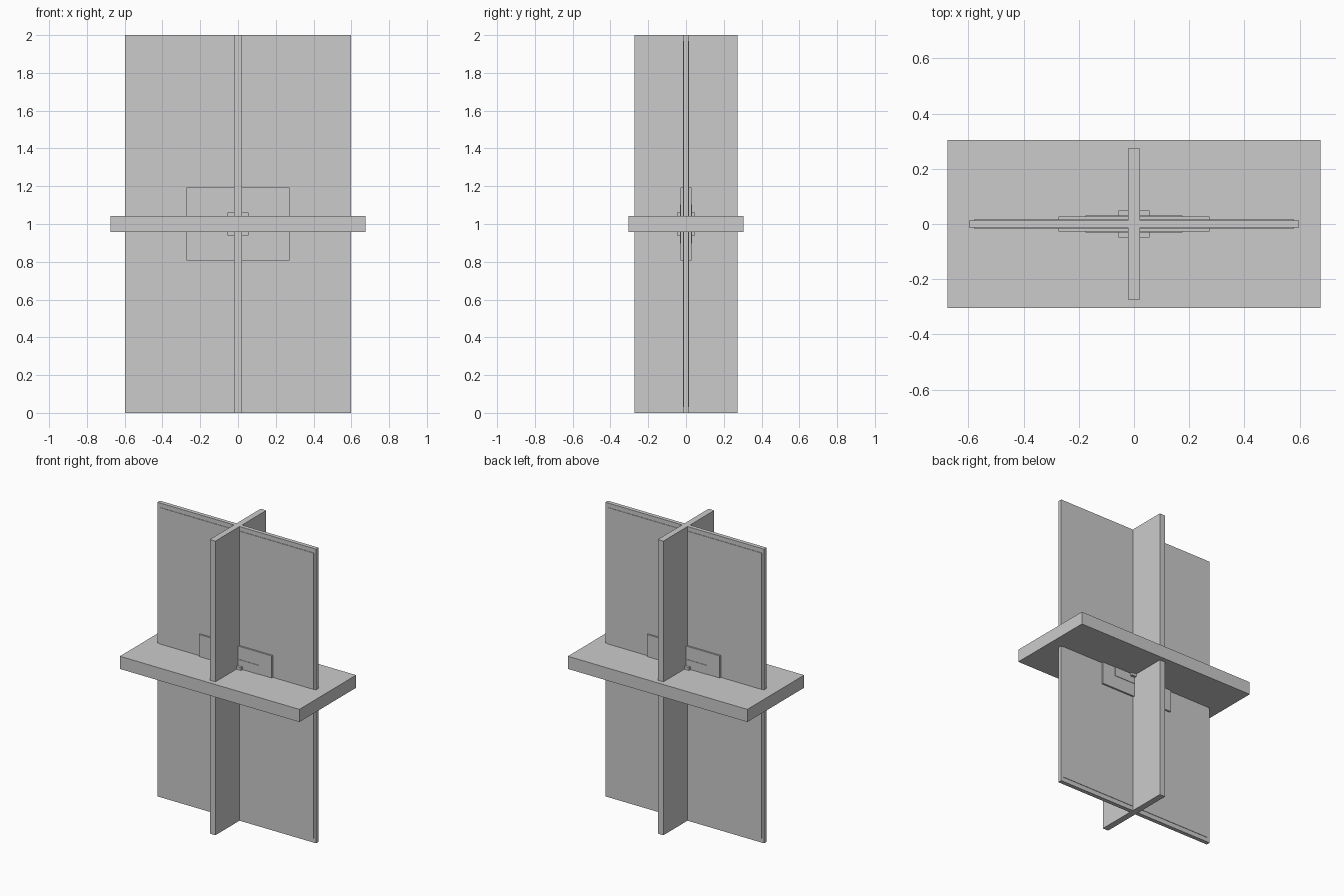
import bpy

if "Cube" in bpy.data.objects:
    bpy.data.objects.remove(bpy.data.objects["Cube"])

CENTRE = (0, 0, 1)


def slab(name, x, y, z):
    """Box centred on the model's middle, given its full sizes."""
    bpy.ops.mesh.primitive_cube_add(size=1, location=CENTRE)
    ob = bpy.context.object
    ob.name = ob.data.name = name
    ob.scale = (x, y, z)
    bpy.ops.object.transform_apply(location=False, rotation=False, scale=True)
    return ob


# Three crossing planes
slab("wide_panel", 1.194, 0.027, 2.0)
slab("cross_panel", 0.042, 0.546, 2.0)
slab("horizontal_plate", 1.35, 0.61, 0.086)

# Raised facing, slightly inset from the edges of the wide panel
slab("wide_panel_facing", 1.16, 0.033, 1.94)

# Stepped plates around the centre
slab("large_centre_plate", 0.546, 0.056, 0.386)
slab("medium_centre_plate", 0.35, 0.062, 0.208)
slab("centre_block", 0.112, 0.096, 0.124)
